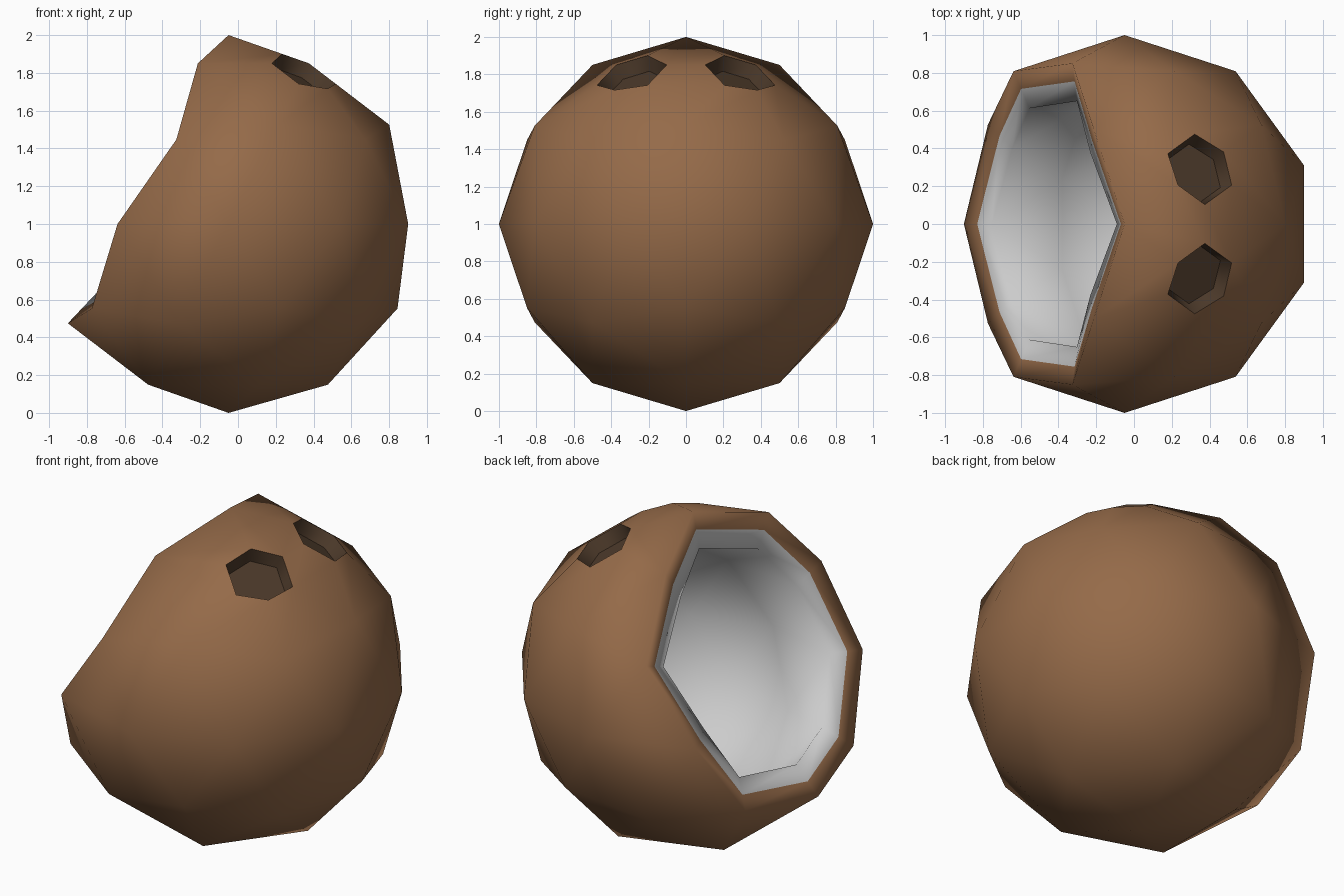
import bpy, bmesh
from mathutils import Matrix, Vector

if "Cube" in bpy.data.objects:
    bpy.data.objects.remove(bpy.data.objects["Cube"])

CENTRE = Vector((-0.05, 0, 1))
HUSK, FLESH = 0.10, 0.11          # layer thicknesses


def material(name, rgb):
    m = bpy.data.materials.new(name)
    m.diffuse_color = (*rgb, 1)
    m.use_nodes = True
    m.node_tree.nodes["Principled BSDF"].inputs["Base Color"].default_value = m.diffuse_color
    return m


def broken_shell():
    """Low-poly sphere with the upper left cluster of faces knocked out."""
    bm = bmesh.new()
    bmesh.ops.create_icosphere(bm, subdivisions=2, radius=1,
                               matrix=Matrix.Rotation(3.14159265, 4, 'Z'))
    hole = Vector((-0.894, 0, 0.447))
    gone = [v for v in bm.verts if (v.co - hole).length < 0.7]
    bmesh.ops.delete(bm, geom=gone, context='VERTS')
    bmesh.ops.translate(bm, verts=bm.verts, vec=CENTRE)
    bm.normal_update()
    return bm


def inward(bm):
    """Even-thickness inward direction of every vertex."""
    return {v: -v.normal * v.calc_shell_factor() for v in bm.verts}


def add_rim(bm, offsets, distance):
    """Extrude the open border along the shell thickness."""
    border = [e for e in bm.edges if e.is_boundary]
    moves = [(v.co.copy(), offsets[v] * distance)
             for v in {v for e in border for v in e.verts}]
    new = bmesh.ops.extrude_edge_only(bm, edges=border)['geom']
    for v in [g for g in new if isinstance(g, bmesh.types.BMVert)]:
        v.co += min(moves, key=lambda m: (m[0] - v.co).length)[1]


def finish(bm, name, mats=()):
    for f in bm.faces:
        f.smooth = True
    me = bpy.data.meshes.new(name)
    bm.to_mesh(me)
    bm.free()
    for m in mats:
        me.materials.append(m)
    ob = bpy.data.objects.new(name, me)
    bpy.context.collection.objects.link(ob)
    return ob


# Brown husk with its broken rim
bm = broken_shell()
add_rim(bm, inward(bm), HUSK)
bmesh.ops.recalc_face_normals(bm, faces=bm.faces)
if max(bm.faces, key=lambda f: f.calc_center_median().x).normal.x < 0:
    bmesh.ops.reverse_faces(bm, faces=bm.faces)

# Two hexagonal eyes, sunk into the husk
spots = [CENTRE + Vector((0.425, s * 0.309, 0.851)) for s in (1, -1)]
tips = [min(bm.verts, key=lambda v: (v.co - p).length) for p in spots]
bmesh.ops.bevel(bm, geom=tips, offset=100 / 3, offset_type='PERCENT',
                segments=1, profile=0.5, affect='VERTICES')
bm.normal_update()
eyes = [f for f in bm.faces if len(f.verts) == 6]
outline = [e for f in eyes for e in f.edges]
for e in outline:
    e.smooth = False
walls = bmesh.ops.inset_individual(bm, faces=eyes, thickness=0.03, depth=-0.08)['faces']
for f in eyes + walls:
    f.material_index = 1
finish(bm, "husk", [material("husk_brown", (0.30, 0.145, 0.066)),
                    material("eye_dark", (0.07, 0.04, 0.022))])

# Pale flesh lining and its rim
bm = broken_shell()
offsets = inward(bm)
for v in bm.verts:
    v.co += offsets[v] * (HUSK + FLESH)
bmesh.ops.reverse_faces(bm, faces=bm.faces)
add_rim(bm, offsets, -FLESH)
bmesh.ops.recalc_face_normals(bm, faces=bm.faces)
if max(bm.faces, key=lambda f: f.calc_center_median().x).normal.x > 0:
    bmesh.ops.reverse_faces(bm, faces=bm.faces)
finish(bm, "flesh")
